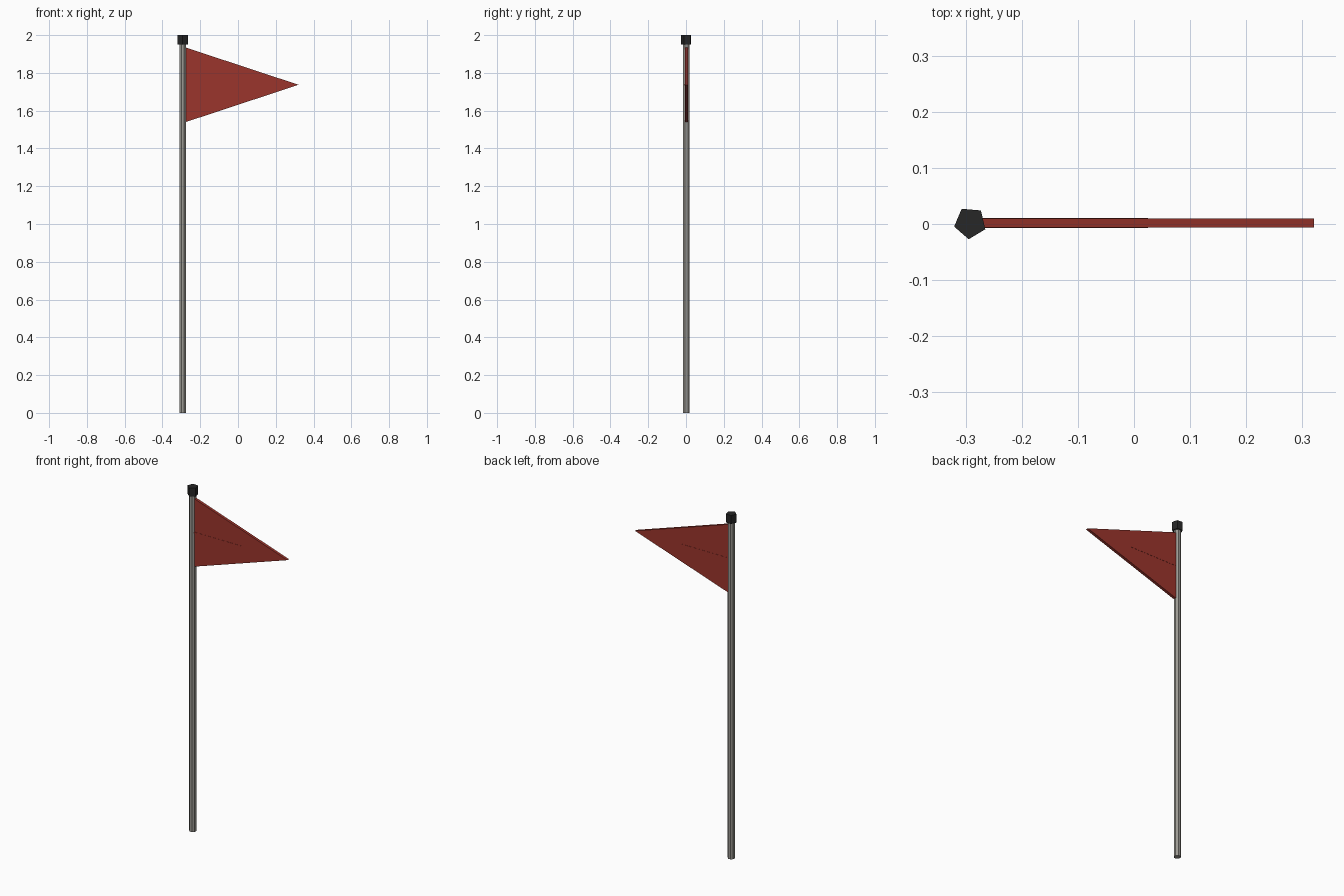
import bpy, bmesh
from math import radians, cos, sin

if "Cube" in bpy.data.objects:
    bpy.data.objects.remove(bpy.data.objects["Cube"])

PX, PY = -0.292, 0.002  # pole axis


def material(name, rgb):
    m = bpy.data.materials.new(name)
    m.diffuse_color = (*rgb, 1)
    m.use_nodes = True
    m.node_tree.nodes["Principled BSDF"].inputs["Base Color"].default_value = m.diffuse_color
    return m


def prism(name, base, offset, mat):
    """Extrude a flat outline along an offset vector."""
    bm = bmesh.new()
    face = bm.faces.new([bm.verts.new(p) for p in base])
    top = bmesh.ops.extrude_face_region(bm, geom=[face])["geom"]
    bmesh.ops.translate(bm, vec=offset,
                        verts=[g for g in top if isinstance(g, bmesh.types.BMVert)])
    bmesh.ops.recalc_face_normals(bm, faces=bm.faces)
    mesh = bpy.data.meshes.new(name)
    bm.to_mesh(mesh)
    bm.free()
    mesh.materials.append(mat)
    obj = bpy.data.objects.new(name, mesh)
    bpy.context.collection.objects.link(obj)
    return obj


def ring(n, r, z, start):
    angles = [radians(start + 360 * i / n) for i in range(n)]
    return [(PX + r * cos(a), PY + r * sin(a), z) for a in angles]


metal = material("pole_metal", (0.33, 0.32, 0.29))
black = material("cap_black", (0.02, 0.02, 0.02))
red = material("flag_red", (0.33, 0.035, 0.025))

# Pole and five-sided cap
prism("pole", ring(8, 0.019, 0, 22.5), (0, 0, 1.96), metal)
prism("cap", ring(5, 0.0293, 1.951, 49), (0, 0, 0.049), black)

# Triangular pennant
y0, thick = PY - 0.008, 0.016
prism("pennant", [(-0.285, y0, 1.937), (-0.285, y0, 1.537), (0.3205, y0, 1.737)],
      (0, thick, 0), red)

# Thin centre seam standing slightly proud on both sides
y1 = y0 - 0.001
prism("pennant_seam", [(-0.285, y1, 1.733), (0.025, y1, 1.733),
                       (0.025, y1, 1.741), (-0.285, y1, 1.741)],
      (0, thick + 0.002, 0), red)
